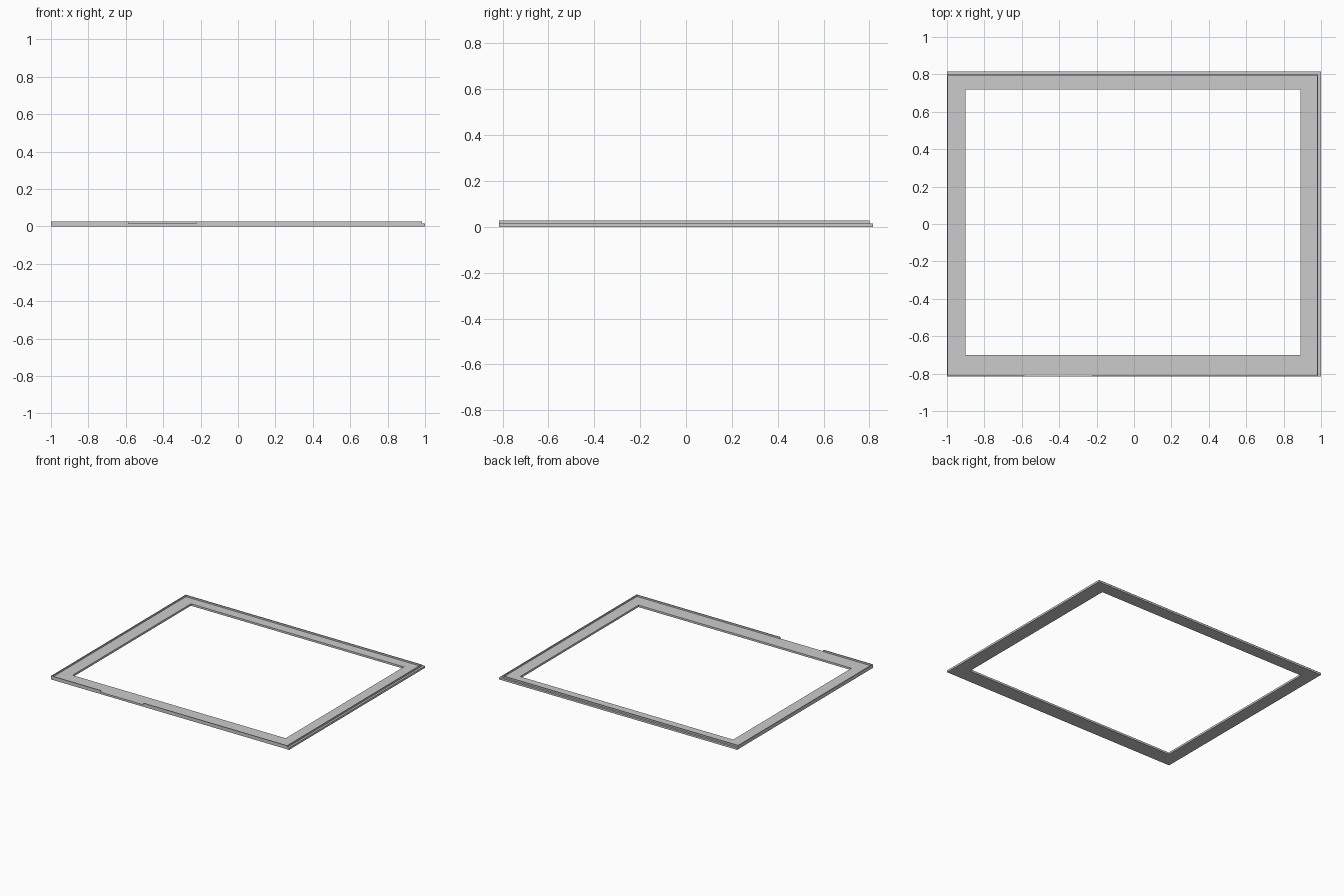
import bpy, bmesh

if "Cube" in bpy.data.objects:
    bpy.data.objects.remove(bpy.data.objects["Cube"])

BASE_TOP, WALL_TOP, T = 0.015, 0.027, 0.006


def prism(name, outline, z0, z1, hole=None):
    """Extrude an outline (optionally a four-sided ring) from z0 to z1."""
    bm = bmesh.new()
    pts = [bm.verts.new((x, y, z0)) for x, y in outline]
    if hole:
        inner = [bm.verts.new((x, y, z0)) for x, y in hole]
        n = len(pts)
        faces = [bm.faces.new((pts[i], pts[(i + 1) % n], inner[(i + 1) % n], inner[i]))
                 for i in range(n)]
    else:
        faces = [bm.faces.new(pts)]
    ext = bmesh.ops.extrude_face_region(bm, geom=faces, use_keep_orig=True)
    top = [v for v in ext["geom"] if isinstance(v, bmesh.types.BMVert)]
    bmesh.ops.translate(bm, verts=top, vec=(0, 0, z1 - z0))
    bmesh.ops.recalc_face_normals(bm, faces=bm.faces)
    mesh = bpy.data.meshes.new(name)
    bm.to_mesh(mesh)
    bm.free()
    obj = bpy.data.objects.new(name, mesh)
    bpy.context.collection.objects.link(obj)
    return obj


def rect(x0, y0, x1, y1):
    return [(x0, y0), (x1, y0), (x1, y1), (x0, y1)]


# Flat base with the off-centre opening
prism("base_frame", rect(-1, -0.815, 1, 0.815), 0, BASE_TOP,
      rect(-0.90, -0.70, 0.89, 0.72))

# Thin raised lip, set back on the right and rear, open at the front doorway
L, R, F, B = -1, 0.985, -0.815, 0.80
GAP0, GAP1 = -0.585, -0.225
prism("raised_lip", [
    (GAP0, F), (L, F), (L, B), (R, B), (R, F), (GAP1, F),
    (GAP1, F + T), (R - T, F + T), (R - T, B - T),
    (L + T, B - T), (L + T, F + T), (GAP0, F + T)], BASE_TOP, WALL_TOP)
